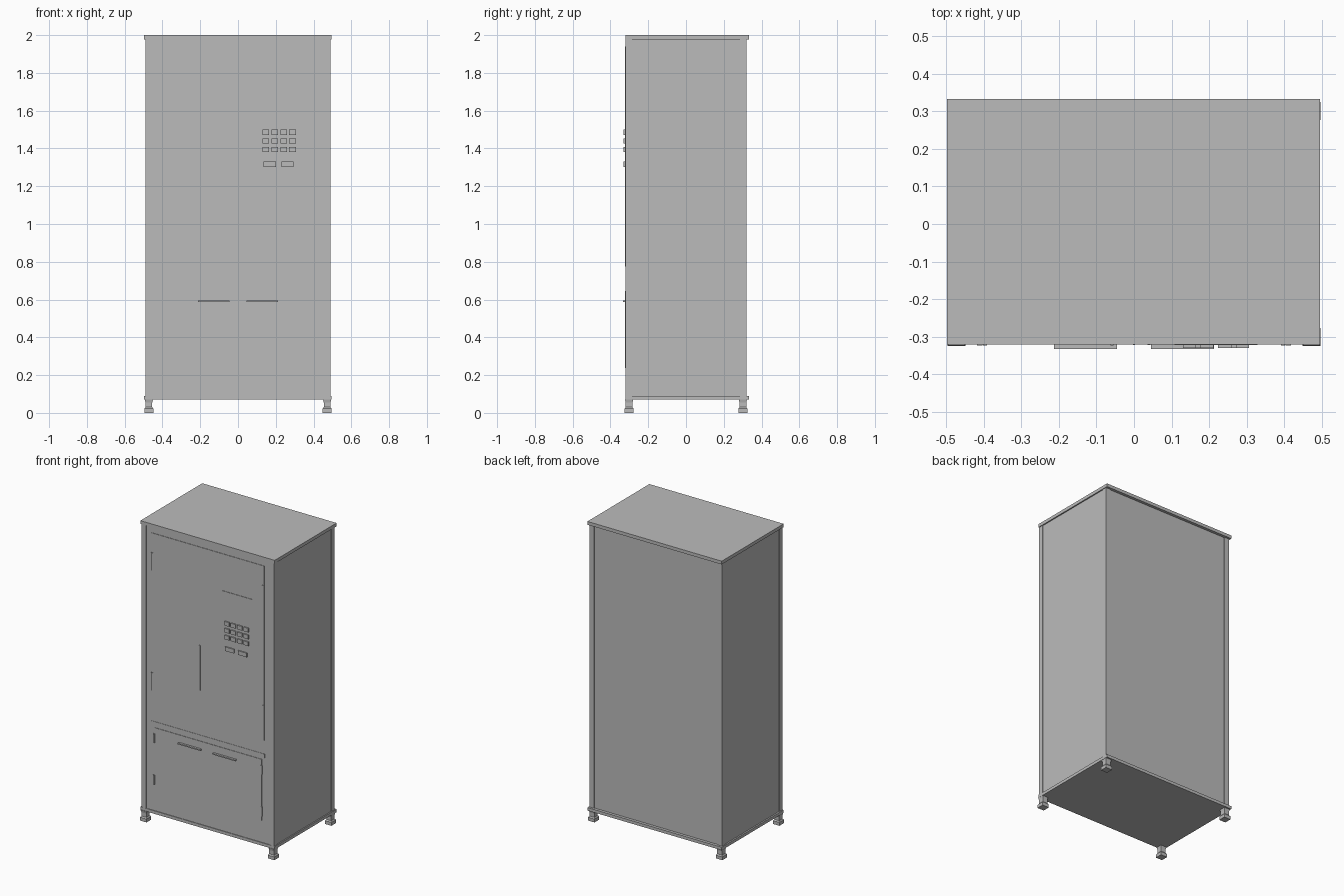
import bpy
import bmesh
from mathutils import Vector

cube = bpy.data.objects.get("Cube")
if cube:
    bpy.data.objects.remove(cube, do_unlink=True)

grey = bpy.data.materials.new("plain grey")
grey.use_nodes = True
colour = (0.5, 0.5, 0.5, 1)
grey.diffuse_color = colour
grey.node_tree.nodes["Principled BSDF"].inputs["Base Color"].default_value = colour


def finish(name, bm):
    mesh = bpy.data.meshes.new(name)
    bm.to_mesh(mesh)
    bm.free()
    mesh.materials.append(grey)
    ob = bpy.data.objects.new(name, mesh)
    bpy.context.collection.objects.link(ob)
    return ob


def add_box(bm, x, y, z):
    low, high = Vector((x[0], y[0], z[0])), Vector((x[1], y[1], z[1]))
    for v in bmesh.ops.create_cube(bm, size=1)["verts"]:
        v.co = (low + high) / 2 + v.co * (high - low)


def box(name, x, y, z):
    bm = bmesh.new()
    add_box(bm, x, y, z)
    return finish(name, bm)


FACE = -0.316   # front sheet of the cabinet
DOOR = -0.319   # outer face of the doors


def plate(name, x, z, out, back=FACE):
    return box(name, x, (out, back + 0.002), z)


# Cabinet shell with slightly recessed panels between corner posts
box("cabinet_body", (-0.487, 0.487), (FACE, 0.314), (0.075, 1.99))
box("top_slab", (-0.497, 0.495), (-0.32, 0.333), (1.978, 2.0))
box("bottom_slab", (-0.497, 0.495), (-0.32, 0.333), (0.07, 0.09))

for sx, side in ((-1, "right"), (1, "left")):
    for sy, end in ((-1, "front"), (1, "back")):
        xs = sorted((sx * 0.455, sx * 0.491))
        ys = sorted((sy * 0.285, sy * 0.319))
        box(f"{end}_{side}_post", xs, ys, (0.08, 1.985))
        # Foot: square column waisted above a wider pad
        bm = bmesh.new()
        cx, cy = sx * 0.472, sy * 0.301
        rings = []
        for z, r in ((0, 0.024), (0.022, 0.024), (0.03, 0.018), (0.055, 0.018), (0.072, 0.022)):
            rings.append([bm.verts.new((cx + a * r, cy + b * r, z))
                          for a, b in ((-1, -1), (1, -1), (1, 1), (-1, 1))])
        for low, high in zip(rings, rings[1:]):
            for i in range(4):
                j = (i + 1) % 4
                bm.faces.new((low[i], low[j], high[j], high[i]))
        bm.faces.new(rings[0][::-1])
        bm.faces.new(rings[-1])
        finish(f"{end}_{side}_foot", bm)

    # Doors, hinges and lower pull handles on each half
    def span(a, b):
        return sorted((sx * a, sx * b))

    plate(f"upper_{side}_door", span(0.003, 0.416), (0.775, 1.94), DOOR)
    plate(f"lower_{side}_door", span(0.003, 0.398), (0.237, 0.645), DOOR)
    for i, z in enumerate(((1.69, 1.81), (0.89, 1.01))):
        plate(f"upper_{side}_hinge_{i + 1}", span(0.403, 0.418), z, -0.323)
    for i, z in enumerate(((0.545, 0.605), (0.265, 0.33))):
        plate(f"lower_{side}_hinge_{i + 1}", span(0.391, 0.402), z, -0.323)
    plate(f"lower_{side}_handle", span(0.045, 0.213), (0.588, 0.596), -0.333)

# Trim strips
plate("upper_centre_strip", (-0.003, 0.003), (0.775, 1.94), -0.322)
plate("lower_centre_strip", (-0.003, 0.003), (0.237, 0.645), -0.322)
plate("middle_rail", (-0.42, 0.42), (0.66, 0.685), -0.318)
plate("upper_handle", (-0.062, -0.054), (0.985, 1.285), -0.323)
plate("door_lock", (0.036, 0.044), (1.285, 1.293), -0.322)

# Control panel with button grid and two wider keys
plate("control_panel", (0.108, 0.328), (1.255, 1.695), -0.322)
bm = bmesh.new()
for col in range(4):
    for row in range(3):
        x, z = 0.13 + col * 0.047, 1.472 - row * 0.046
        add_box(bm, (x, x + 0.035), (-0.33, -0.32), (z, z + 0.027))
for x in (0.135, 0.23):
    add_box(bm, (x, x + 0.065), (-0.33, -0.32), (1.303, 1.33))
finish("control_buttons", bm)
